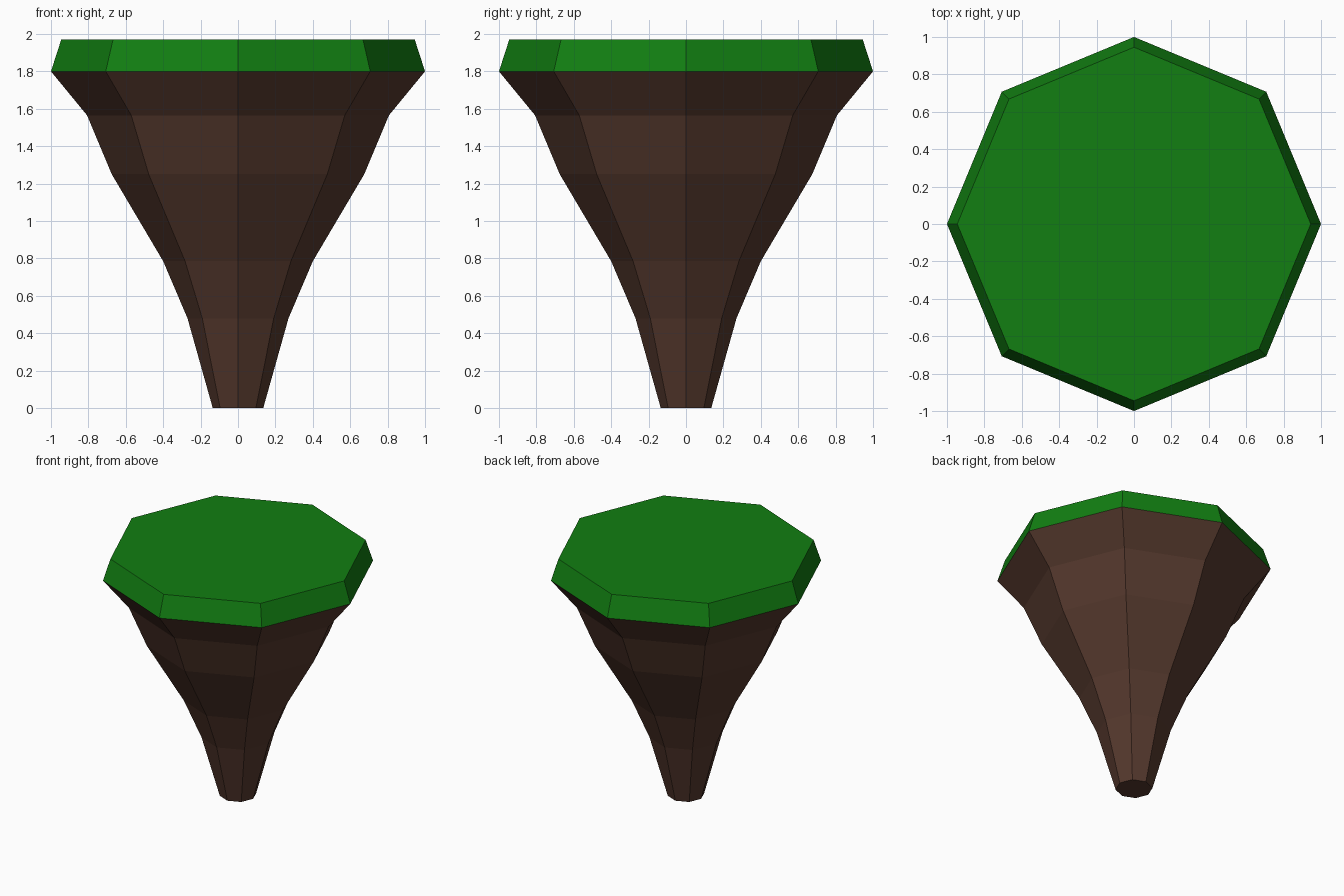
import bpy, bmesh, math

if "Cube" in bpy.data.objects:
    bpy.data.objects.remove(bpy.data.objects["Cube"])

SIDES = 8


def material(name, rgb):
    m = bpy.data.materials.new(name)
    m.diffuse_color = (*rgb, 1)
    m.use_nodes = True
    m.node_tree.nodes["Principled BSDF"].inputs["Base Color"].default_value = m.diffuse_color
    return m


def lathe(name, profile, mat, cap_bottom, cap_top):
    """Flat-faced eight-sided solid from (radius, height) pairs."""
    bm = bmesh.new()
    rings = []
    for r, z in profile:
        rings.append([bm.verts.new((r * math.cos(math.tau * i / SIDES),
                                    r * math.sin(math.tau * i / SIDES), z))
                      for i in range(SIDES)])
    for lo, hi in zip(rings, rings[1:]):
        for i in range(SIDES):
            j = (i + 1) % SIDES
            bm.faces.new((lo[i], lo[j], hi[j], hi[i]))
    if cap_bottom:
        bm.faces.new(rings[0][::-1])
    if cap_top:
        bm.faces.new(rings[-1])
    mesh = bpy.data.meshes.new(name)
    bm.to_mesh(mesh)
    bm.free()
    mesh.materials.append(mat)
    obj = bpy.data.objects.new(name, mesh)
    bpy.context.collection.objects.link(obj)
    return obj


soil = material("soil brown", (0.09, 0.04, 0.026))
grass = material("grass green", (0.006, 0.21, 0.006))

# Tapering underside of the floating island
lathe("soil_base", [(0.135, 0), (0.27, 0.48), (0.40, 0.785), (0.675, 1.25),
                    (0.807, 1.565), (1.0, 1.8)], soil, True, False)

# Grass slab with bevelled rim
lathe("grass_top", [(1.0, 1.8), (0.945, 1.97)], grass, False, True)
